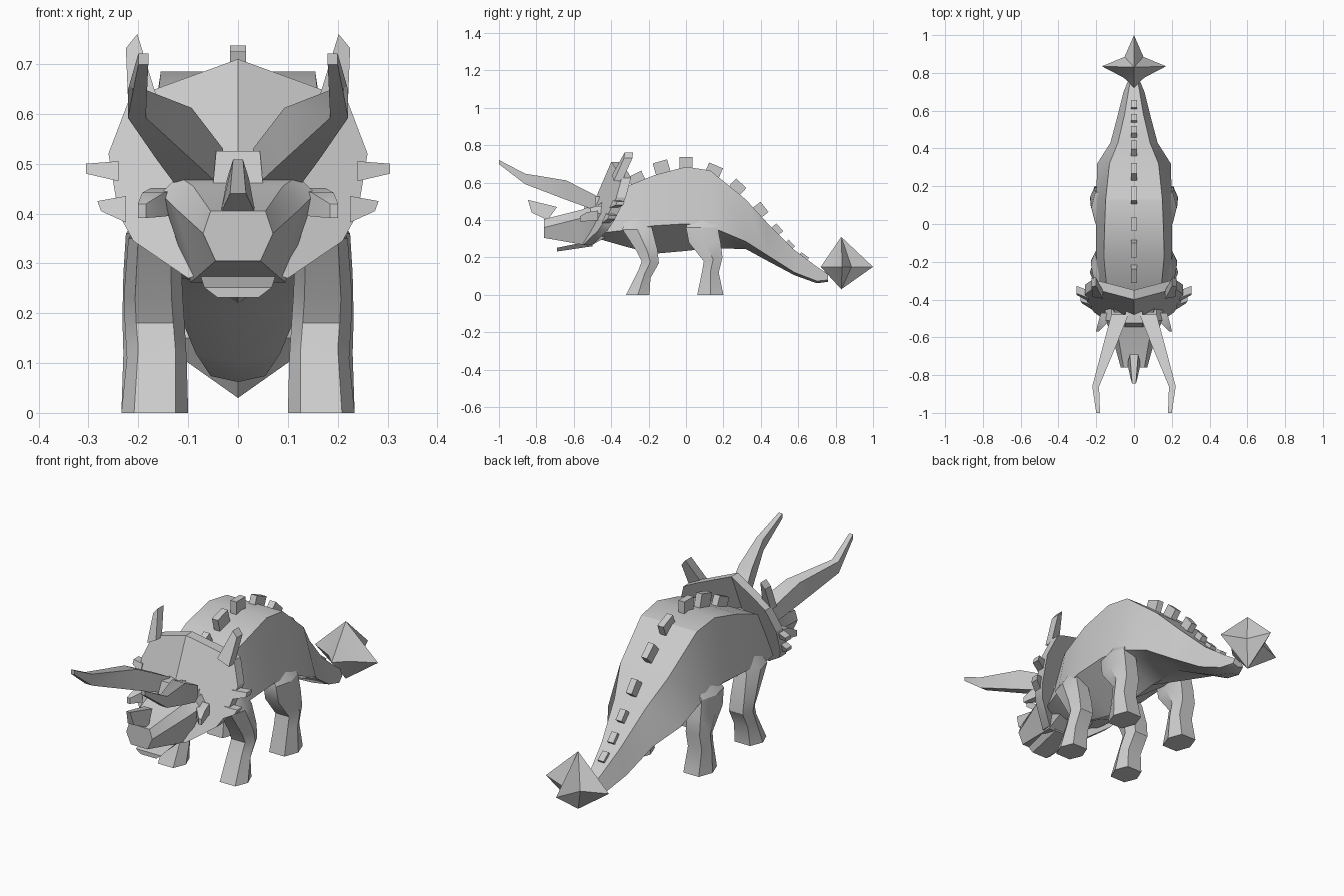
import bpy, bmesh
from mathutils import Vector, Matrix

cube = bpy.data.objects.get("Cube")
if cube:
    bpy.data.objects.remove(cube)

grey = bpy.data.materials.new("stone_grey")
grey.use_nodes = True
colour = (0.6, 0.6, 0.6, 1)
grey.diffuse_color = colour
grey.node_tree.nodes["Principled BSDF"].inputs["Base Color"].default_value = colour


def finish(name, bm):
    bmesh.ops.recalc_face_normals(bm, faces=bm.faces[:])
    mesh = bpy.data.meshes.new(name)
    bm.to_mesh(mesh)
    bm.free()
    mesh.materials.append(grey)
    mesh.shade_smooth()
    mesh.set_sharp_from_angle(angle=.52)
    obj = bpy.data.objects.new(name, mesh)
    bpy.context.collection.objects.link(obj)


def loft(name, rings):
    """Skin a row of equal-length rings and cap both ends."""
    bm = bmesh.new()
    rows = [[bm.verts.new(p) for p in ring] for ring in rings]
    n = len(rows[0])
    for a, b in zip(rows, rows[1:]):
        for i in range(n):
            j = (i + 1) % n
            bm.faces.new((a[i], a[j], b[j], b[i]))
    bm.faces.new(rows[0])
    bm.faces.new(rows[-1])
    finish(name, bm)


def pair(name, rings):
    """Loft a left part and its mirror image."""
    for side, s in (("left", 1), ("right", -1)):
        loft(f"{side}_{name}", [[(s * x, y, z) for x, y, z in r] for r in rings])


def box_rings(path):
    """Four-sided rings around points (x, y, z, half width, half height)."""
    return [[(x + w, y, z + h), (x - w, y, z + h), (x - w, y, z - h), (x + w, y, z - h)]
            for x, y, z, w, h in path]


# Body and tail: y, top z, top half width, flank z, flank half width, keel z
sections = [
    (-.47, .48, .10, .33, .15, .30),
    (-.33, .575, .145, .345, .19, .26),
    (-.17, .64, .16, .37, .20, .22),
    (0, .685, .155, .38, .20, .235),
    (.13, .665, .15, .365, .20, .25),
    (.32, .51, .13, .285, .195, .245),
    (.43, .39, .085, .215, .125, .185),
    (.58, .24, .05, .12, .085, .105),
    (.70, .15, .03, .074, .055, .062),
    (.76, .11, .018, .08, .03, .07),
]
loft("body_and_tail", [[(t, y, top), (f, y, fz), (0, y, k), (-f, y, fz), (-t, y, top)]
                       for y, top, t, fz, f, k in sections])


# Legs: each level holds front y, front z, back y, back z, centre x, half width
def leg(name, levels):
    pair(name, [[(x - w * .62, f, fz), (x + w * .62, f, fz), (x + w, (f + b) / 2, (fz + bz) / 2),
                 (x + w * .62, b, bz), (x - w * .62, b, bz), (x - w, (f + b) / 2, (fz + bz) / 2)]
                for f, fz, b, bz, x, w in levels])


leg("front_leg", [(-.32, 0, -.195, 0, .167, .067), (-.255, .13, -.19, .09, .163, .06),
                  (-.237, .18, -.145, .17, .167, .06), (-.262, .23, -.152, .24, .17, .059),
                  (-.34, .35, -.18, .35, .168, .052), (-.32, .42, -.2, .42, .13, .05)])
leg("hind_leg", [(.06, 0, .2, 0, .167, .067), (.085, .12, .175, .12, .17, .06),
                 (.095, .18, .195, .20, .172, .06), (.015, .28, .185, .28, .172, .058),
                 (0, .36, .17, .36, .17, .055), (.02, .42, .16, .42, .13, .05)])

# Head: y, top z, top half width, middle z, middle half width, bottom z, bottom half width
head = [(-.76, .405, .055, .36, .07, .305, .045),
        (-.56, .455, .09, .41, .125, .27, .085),
        (-.51, .475, .12, .44, .155, .262, .095),
        (-.41, .475, .12, .43, .15, .32, .09)]
loft("head", [[(t, y, tz), (m, y, mz), (b, y, bz), (-b, y, bz), (-m, y, mz), (-t, y, tz)]
              for y, tz, t, mz, m, bz, b in head])
loft("brow", [[(.05, y, .46), (.044, y + .02, .525), (-.044, y + .02, .525), (-.05, y, .46)]
              for y in (-.545, -.42)])
loft("lower_jaw", [[(.042, -.69, .232), (.068, -.69, .252), (-.068, -.69, .252), (-.042, -.69, .232)],
                   [(.06, -.5, .26), (.08, -.5, .29), (-.08, -.5, .29), (-.06, -.5, .26)]])

# Nose horn
loft("nose_horn", [[(.01, -.845, .508), (-.01, -.845, .508), (-.016, -.825, .44), (.016, -.825, .44)],
                   [(.022, -.69, .47), (-.022, -.69, .47), (-.035, -.74, .40), (.035, -.74, .40)]])

# Brow horns and cheek spikes
pair("brow_horn", box_rings([(.075, -.48, .49, .045, .04), (.128, -.64, .56, .035, .052),
                             (.203, -.86, .62, .018, .028), (.19, -1, .71, .01, .011)]))
pair("cheek_spike", box_rings([(.145, -.47, .425, .03, .026), (.17, -.53, .418, .022, .024),
                               (.193, -.568, .405, .008, .014)]))

# Neck frill: half outline in x and z, swept back with height and width
outline = [(0, .71), (.165, .65), (.22, .625), (.26, .52), (.24, .40),
           (.21, .345), (.10, .27), (0, .30)]


def on_frill(x, z, back=0):
    return Vector((x, -.40 + .43 * (z - .71) + .42 * abs(x) + back, z))


pair("neck_frill", [[on_frill(x, z, back) for x, z in outline] for back in (0, .05)])

# Spikes around the frill rim: front and back offset, then four corners
rim = [(-.035, .01, (.165, .64), (.22, .61), (.225, .732), (.202, .76)),
       (-.005, .035, (.24, .505), (.24, .465), (.305, .48), (.305, .50)),
       (-.005, .035, (.225, .435), (.225, .382), (.275, .405), (.282, .425))]
for k, (front, back, *corners) in enumerate(rim):
    pair(f"rim_spike_{k + 1}", [[on_frill(x, z, offset) for x, z in corners]
                                for offset in (front, back)])

# Back plates: y, z, length, height, tilted along the spine
plates = [(-.26, .615, .08, .07, .45), (-.13, .68, .08, .07, .28), (0, .705, .07, .065, 0),
          (.147, .66, .08, .07, -.4), (.275, .575, .075, .06, -.75), (.4, .455, .07, .05, -.9),
          (.488, .35, .055, .035, -.85), (.556, .268, .05, .028, -.8), (.63, .203, .05, .025, -.65)]
for k, (y, z, length, height, tilt) in enumerate(plates):
    bm = bmesh.new()
    bmesh.ops.create_cube(bm, size=1, matrix=Matrix.Translation((0, y, z))
                          @ Matrix.Rotation(tilt, 4, "X")
                          @ Matrix.Diagonal((.032, length, height, 1)))
    finish(f"back_plate_{k + 1}", bm)

# Star-shaped tail club
star = [(0, 1), (.05, .885), (.17, .835), (.055, .775), (0, .72),
        (-.055, .775), (-.17, .835), (-.05, .885)]
bm = bmesh.new()
ring = [bm.verts.new((x, y, .15)) for x, y in star]
peak, base = bm.verts.new((0, .83, .31)), bm.verts.new((0, .83, .03))
for a, b in zip(ring, ring[1:] + ring[:1]):
    bm.faces.new((a, b, peak))
    bm.faces.new((b, a, base))
finish("tail_club", bm)
